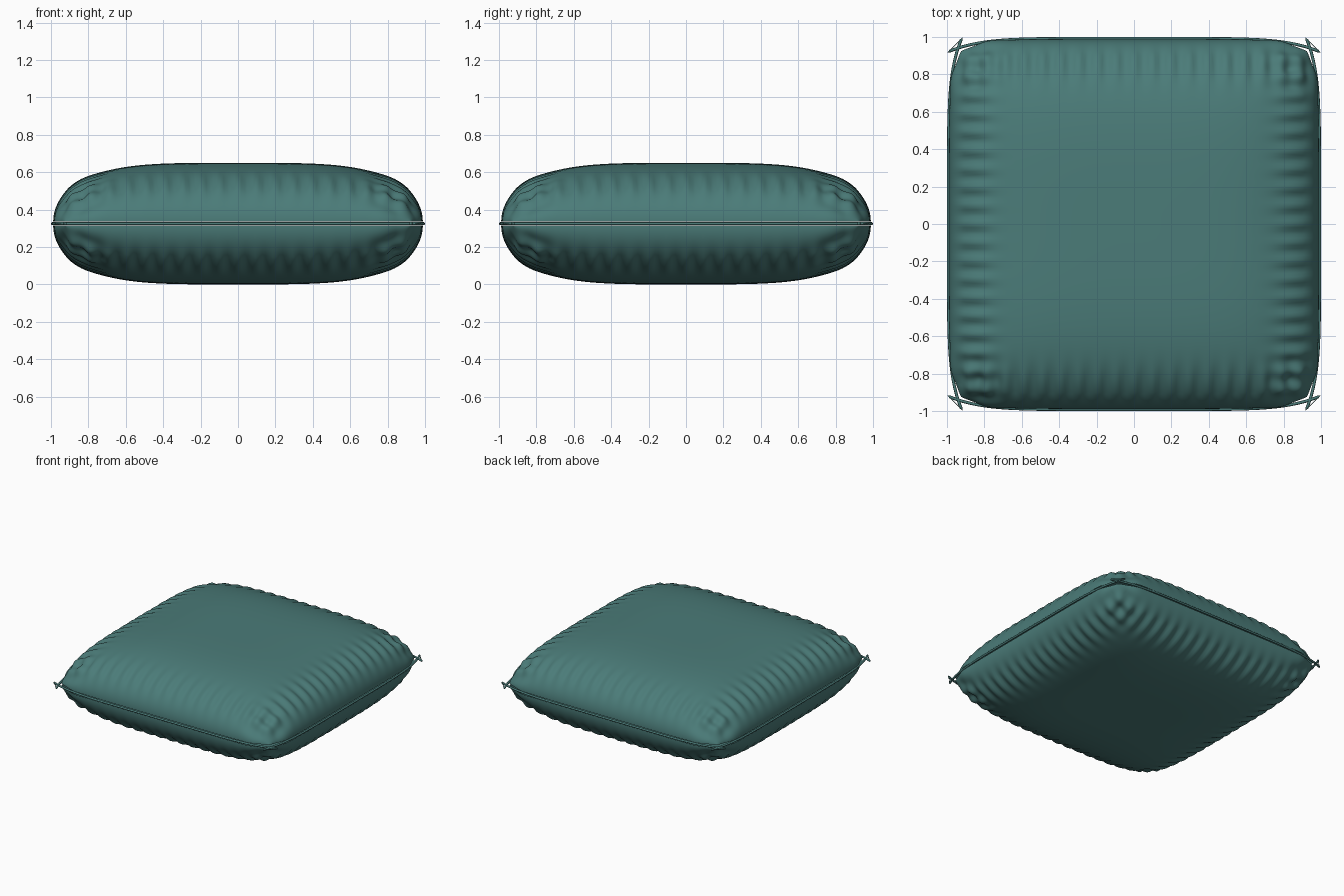
import bpy, bmesh, math

cube = bpy.data.objects.get("Cube")
if cube:
    bpy.data.objects.remove(cube, do_unlink=True)

HALF, MID, GAP = 0.988, 0.325, 0.011

fabric = bpy.data.materials.new("teal_fabric")
fabric.use_nodes = True
teal = (0.07, 0.2, 0.19, 1)
fabric.diffuse_color = teal
fabric.node_tree.nodes["Principled BSDF"].inputs["Base Color"].default_value = teal


def band(r):
    """Strength of the gathers: strongest just inside the seam."""
    r = abs(r)
    return math.exp(-((r - 0.87) / 0.1) ** 2) * min(1, (1 - r) * 12)


def cushion_point(s, t):
    u, v = math.sin(s * math.pi / 2), math.sin(t * math.pi / 2)
    x = HALF * u * (1 - 0.065 * v ** 8)
    y = HALF * v * (1 - 0.065 * u ** 8)
    z = (MID - GAP) * math.sqrt(max(0, (1 - u ** 4) * (1 - v ** 4)))
    return x, y, z, u, v


# Upper shell of the cushion, mirrored to make the underside
bm = bmesh.new()
bmesh.ops.create_grid(bm, x_segments=160, y_segments=160, size=1)
gathers = {}
for vert in bm.verts:
    x, y, z, u, v = cushion_point(vert.co.x, vert.co.y)
    vert.co = (x, y, z + GAP)
    waves = band(u) * math.cos(64 * y) + band(v) * math.cos(64 * x)
    gathers[vert] = 0.009 * waves
bm.normal_update()
shifts = {vert: vert.normal * amount for vert, amount in gathers.items()}
for vert, shift in shifts.items():
    vert.co += shift
for face in bm.faces:
    face.smooth = True
mesh = bpy.data.meshes.new("cushion")
bm.to_mesh(mesh)
bm.free()
mesh.materials.append(fabric)
cushion = bpy.data.objects.new("cushion", mesh)
cushion.location.z = MID
bpy.context.collection.objects.link(cushion)
mirror = cushion.modifiers.new("underside", 'MIRROR')
mirror.use_axis = (False, False, True)
mirror.use_mirror_merge = False

# Piping around the seam, with the four sides crossing at the corners
path = []
for side in range(4):
    c, s = math.cos(side * math.pi / 2), math.sin(side * math.pi / 2)
    for i in range(41):
        a = math.sin((i / 20 - 1) * math.pi / 2)
        px, py = 0.99 * a, -0.992 + 0.07 * a ** 6
        path.append((px * c - py * s, px * s + py * c, 0))
curve = bpy.data.curves.new("piping", 'CURVE')
curve.dimensions = '3D'
curve.bevel_depth = 0.008
curve.bevel_resolution = 2
spline = curve.splines.new('POLY')
spline.points.add(len(path) - 1)
for point, co in zip(spline.points, path):
    point.co = (*co, 1)
spline.use_cyclic_u = True
curve.materials.append(fabric)
piping = bpy.data.objects.new("piping", curve)
piping.location.z = MID
bpy.context.collection.objects.link(piping)
